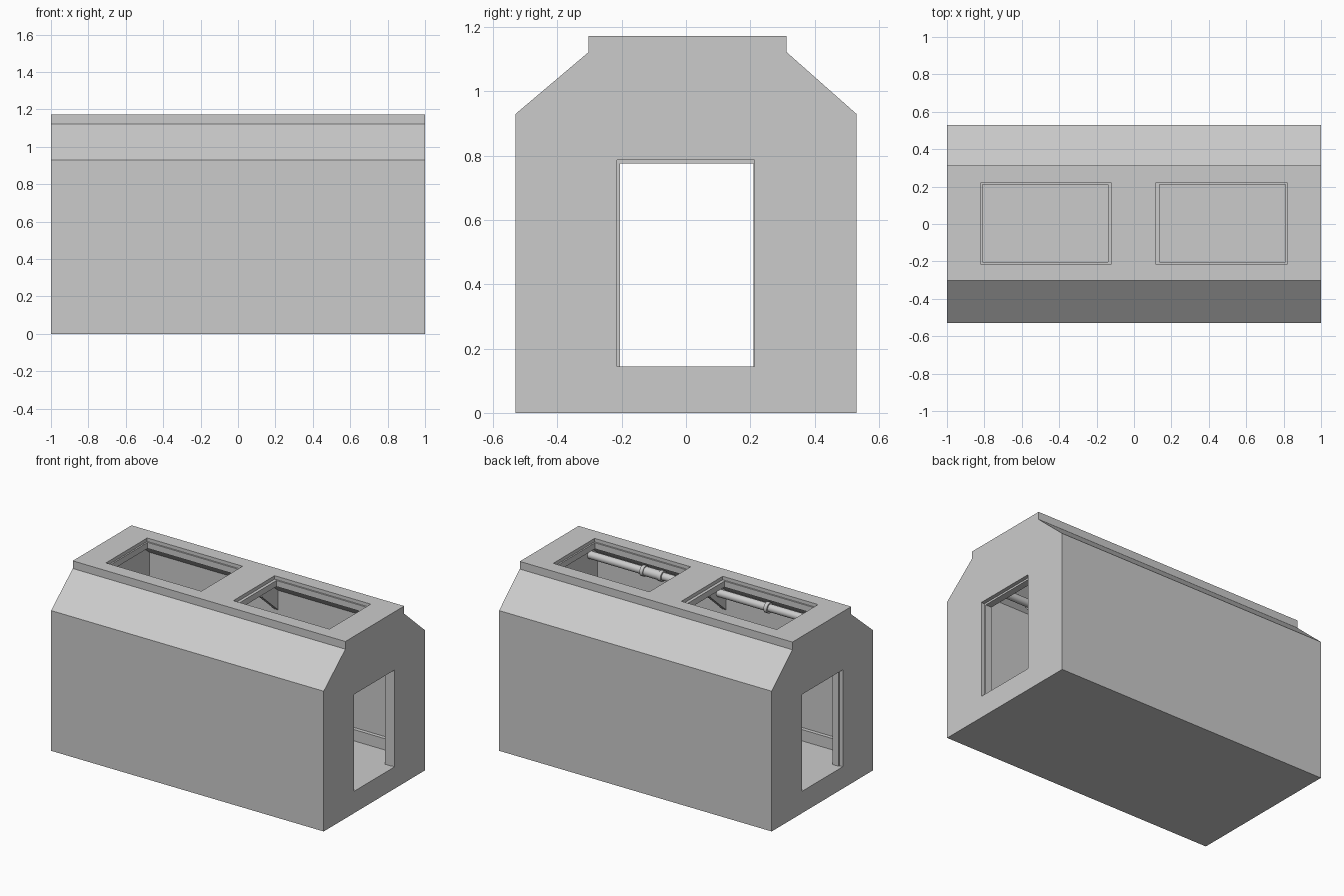
import bpy, bmesh, math

if "Cube" in bpy.data.objects:
    bpy.data.objects.remove(bpy.data.objects["Cube"])


def prism(name, profile, x0, x1):
    """Extrude a (y, z) profile along x."""
    bm = bmesh.new()
    face = bm.faces.new([bm.verts.new((x0, y, z)) for y, z in profile])
    ext = bmesh.ops.extrude_face_region(bm, geom=[face])
    verts = [g for g in ext["geom"] if isinstance(g, bmesh.types.BMVert)]
    bmesh.ops.translate(bm, verts=verts, vec=(x1 - x0, 0, 0))
    bmesh.ops.recalc_face_normals(bm, faces=bm.faces[:])
    mesh = bpy.data.meshes.new(name)
    bm.to_mesh(mesh)
    bm.free()
    obj = bpy.data.objects.new(name, mesh)
    bpy.context.collection.objects.link(obj)
    return obj


def box(name, x0, x1, y0, y1, z0, z1):
    return prism(name, [(y0, z0), (y1, z0), (y1, z1), (y0, z1)], x0, x1)


def cut(target, cutter):
    """Subtract a cutter, apply, and discard it."""
    cutter.hide_render = True
    mod = target.modifiers.new("cut", 'BOOLEAN')
    mod.operation, mod.solver, mod.object = 'DIFFERENCE', 'EXACT', cutter
    bpy.context.view_layer.objects.active = target
    bpy.ops.object.modifier_apply(modifier=mod.name)
    bpy.data.objects.remove(cutter)


def cylinder(name, x0, x1, y, z, r):
    bpy.ops.mesh.primitive_cylinder_add(vertices=20, radius=r, depth=x1 - x0,
                                        location=((x0 + x1) / 2, y, z),
                                        rotation=(0, math.pi / 2, 0))
    obj = bpy.context.object
    obj.name = name
    bpy.ops.object.shade_smooth_by_angle(angle=math.radians(40))
    return obj


FLOOR, WALL, END = 0.145, 0.40, 0.93

# Outer corridor shell with chamfered shoulders and raised roof cap
shell = prism("corridor_shell", [
    (-0.53, 0), (0.53, 0), (0.53, 0.93), (0.313, 1.122), (0.313, 1.173),
    (-0.303, 1.173), (-0.303, 1.122), (-0.53, 0.93)], -1, 1)

# Hollow interior
cut(shell, prism("room_cutter", [
    (-WALL, FLOOR), (WALL, FLOOR), (WALL, 0.98), (0.24, 1.11),
    (-0.24, 1.11), (-WALL, 0.98)], -END, END))

# Doorway through both ends, with a shallow rebate on each outer face
cut(shell, box("door_cutter", -1.1, 1.1, -0.205, 0.21, FLOOR, 0.775))
for s in (-1, 1):
    a, b = sorted((s * 0.975, s * 1.1))
    cut(shell, box("door_rebate_cutter", a, b, -0.215, 0.213, FLOOR, 0.787))

# Two skylights with stepped rims
for x0, x1, i0, i1 in ((-0.82, -0.12, -0.81, -0.14), (0.115, 0.82, 0.135, 0.81)):
    cut(shell, box("skylight_cutter", i0, i1, -0.203, 0.21, 1.0, 1.3))
    cut(shell, box("skylight_rebate_cutter", x0, x1, -0.213, 0.22, 1.15, 1.3))

# Floor kerbs and mid-span gussets along both side walls
for s, side in ((-1, "front"), (1, "back")):
    y0, y1 = sorted((s * 0.375, s * WALL))
    box("floor_kerb_" + side, -END, END, y0, y1, FLOOR, 0.22)
    prism("roof_gusset_" + side, [
        (s * WALL, 0.85), (s * WALL, 0.98), (s * 0.24, 1.11), (s * 0.23, 1.0)],
        -0.015, 0.015)

# Ceiling pipe with coupling sleeves and rings, tucked under the front shoulder
PY, PZ = -0.32, 0.995
cylinder("ceiling_pipe", -END, END, PY, PZ, 0.025)
cylinder("pipe_coupling", 0.41, 0.52, PY, PZ, 0.03)
for x in (0.40, 0.53, -0.38):
    cylinder("pipe_ring", x - 0.012, x + 0.012, PY, PZ, 0.035)
